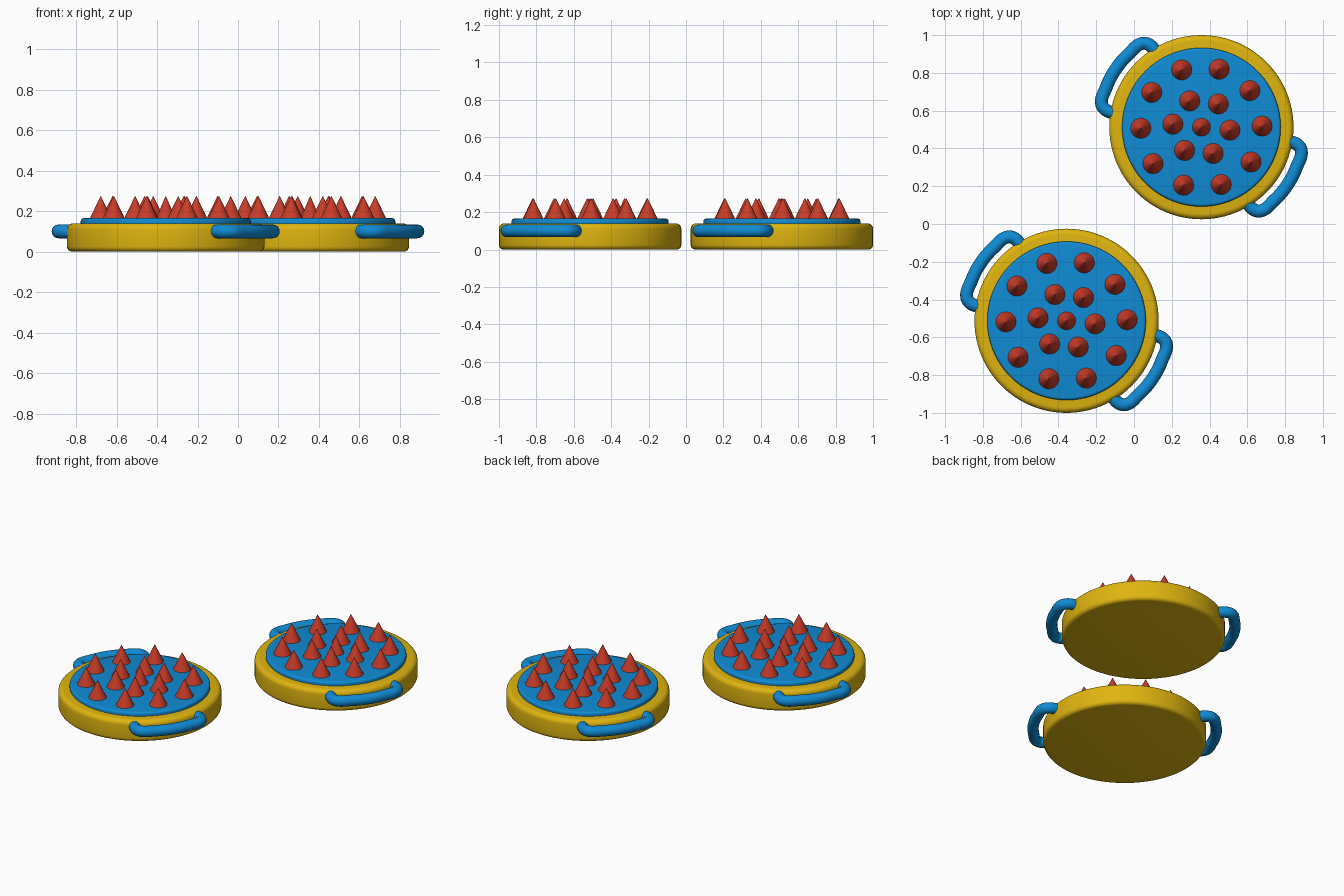
import bpy, bmesh, math
from mathutils import Vector

if "Cube" in bpy.data.objects:
    bpy.data.objects.remove(bpy.data.objects["Cube"])

CENTRES = {"back": (0.357, 0.5125), "front": (-0.357, -0.5125)}


def material(name, rgb):
    m = bpy.data.materials.new(name)
    m.diffuse_color = (*rgb, 1)
    m.use_nodes = True
    m.node_tree.nodes["Principled BSDF"].inputs["Base Color"].default_value = m.diffuse_color
    return m


YELLOW = material("golden yellow", (0.74, 0.46, 0.005))
BLUE = material("bright blue", (0.005, 0.26, 0.66))
RED = material("brick red", (0.58, 0.045, 0.022))


def finish(name, bm, mat, centre, angle=40):
    bmesh.ops.recalc_face_normals(bm, faces=bm.faces[:])
    me = bpy.data.meshes.new(name)
    bm.to_mesh(me)
    bm.free()
    me.materials.append(mat)
    ob = bpy.data.objects.new(name, me)
    bpy.context.collection.objects.link(ob)
    ob.location = (*centre, 0)
    bpy.ops.object.select_all(action='DESELECT')
    ob.select_set(True)
    bpy.context.view_layer.objects.active = ob
    bpy.ops.object.shade_smooth_by_angle(angle=math.radians(angle))
    return ob


def rounded_disc(name, radius, z0, z1, bottom_round, top_round, mat, centre):
    """Lathed disc with rounded lower and upper rims."""
    profile = []
    for z, r, start in ((z0, bottom_round, -90), (z1, top_round, 0)):
        zc = z + r if start < 0 else z - r
        for i in range(6):
            a = math.radians(start + 18 * i)
            profile.append((radius - r + r * math.cos(a), zc + r * math.sin(a)))
    n = 96
    bm = bmesh.new()
    rings = [[bm.verts.new((r * math.cos(2 * math.pi * k / n), r * math.sin(2 * math.pi * k / n), z))
              for k in range(n)] for r, z in profile]
    for a, b in zip(rings, rings[1:]):
        for k in range(n):
            bm.faces.new((a[k], a[(k + 1) % n], b[(k + 1) % n], b[k]))
    bm.faces.new(rings[0][::-1])
    bm.faces.new(rings[-1])
    finish(name, bm, mat, centre)


def cone_spikes(name, centre):
    """One centre spike, an inner ring of six and an outer ring of ten."""
    spots = [(0, 0, 0.05)]
    for count, radius, start in ((6, 0.152, -6), (10, 0.321, 1)):
        for k in range(count):
            a = math.radians(start + 360 * k / count)
            spots.append((radius * math.cos(a), radius * math.sin(a), 0.056))
    bm = bmesh.new()
    for x, y, r in spots:
        made = bmesh.ops.create_cone(bm, cap_ends=True, segments=32, radius1=r, radius2=0.001, depth=0.114)
        bmesh.ops.translate(bm, verts=made["verts"], vec=(x, y, 0.217))
    finish(name, bm, RED, centre)


def handle(name, centre, angle):
    """Bowed round tube whose ends hook into the rim."""
    half = [(0.425, 0.198), (0.475, 0.207), (0.508, 0.192), (0.535, 0.11)]
    pts = [(u, -v) for u, v in half] + [(0.548, 0)] + half[::-1]
    cu = bpy.data.curves.new(name + "_path", 'CURVE')
    cu.dimensions = '3D'
    cu.bevel_depth = 0.034
    cu.bevel_resolution = 6
    cu.resolution_u = 8
    cu.use_fill_caps = True
    sp = cu.splines.new('BEZIER')
    sp.bezier_points.add(len(pts) - 1)
    for bp, (u, v) in zip(sp.bezier_points, pts):
        bp.co = Vector((u, v, 0.1))
        bp.handle_left_type = bp.handle_right_type = 'AUTO'
    tmp = bpy.data.objects.new(name + "_path", cu)
    bpy.context.collection.objects.link(tmp)
    dg = bpy.context.evaluated_depsgraph_get()
    bm = bmesh.new()
    bm.from_mesh(bpy.data.meshes.new_from_object(tmp.evaluated_get(dg)))
    bpy.data.objects.remove(tmp)
    ob = finish(name, bm, BLUE, centre, 60)
    ob.rotation_euler.z = math.radians(angle)


for side, c in CENTRES.items():
    rounded_disc(side + "_base", 0.4875, 0.0, 0.14, 0.025, 0.03, YELLOW, c)
    rounded_disc(side + "_top_pad", 0.42, 0.12, 0.165, 0.005, 0.014, BLUE, c)
    cone_spikes(side + "_spikes", c)
    handle(side + "_left_handle", c, 146)
    handle(side + "_right_handle", c, 326)
